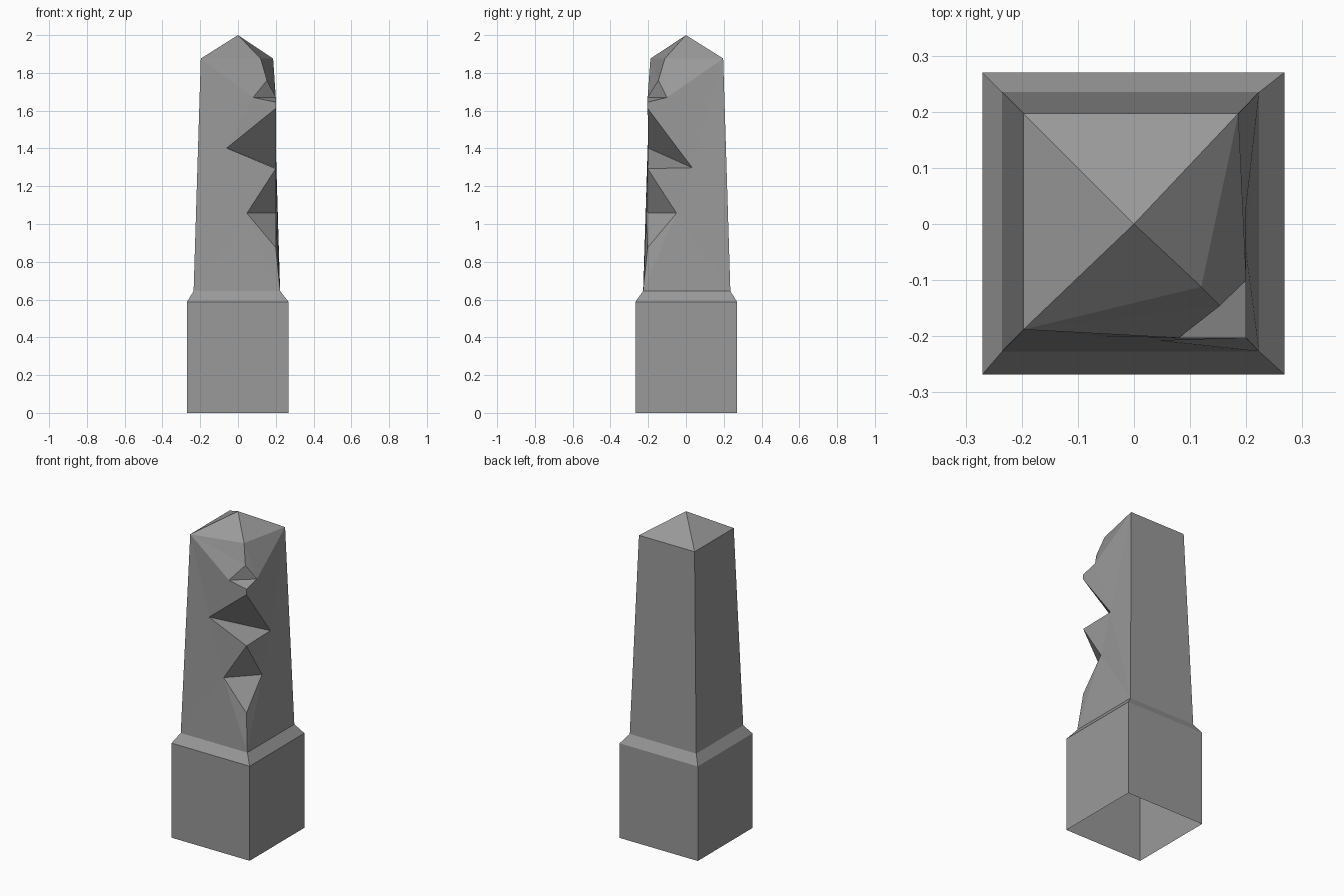
import bpy, bmesh

if "Cube" in bpy.data.objects:
    bpy.data.objects.remove(bpy.data.objects["Cube"])

# Dark grey stone
stone = bpy.data.materials.new("stone")
stone.diffuse_color = (0.32, 0.32, 0.32, 1)
stone.use_nodes = True
stone.node_tree.nodes["Principled BSDF"].inputs["Base Color"].default_value = stone.diffuse_color


def make_object(name, faces):
    """Build a welded flat-shaded mesh from a list of coordinate polygons."""
    bm = bmesh.new()
    for f in faces:
        bm.faces.new([bm.verts.new(p) for p in f])
    bmesh.ops.remove_doubles(bm, verts=bm.verts, dist=1e-4)
    bmesh.ops.recalc_face_normals(bm, faces=bm.faces)
    mesh = bpy.data.meshes.new(name)
    bm.to_mesh(mesh)
    bm.free()
    mesh.materials.append(stone)
    obj = bpy.data.objects.new(name, mesh)
    bpy.context.collection.objects.link(obj)
    return obj


def ring(x0, x1, y0, y1, z):
    return [(x0, y0, z), (x1, y0, z), (x1, y1, z), (x0, y1, z)]


def bridge(a, b):
    n = len(a)
    return [(a[i], a[(i + 1) % n], b[(i + 1) % n], b[i]) for i in range(n)]


# Plinth: open-bottomed block with a sloped shoulder
foot = ring(-0.27, 0.268, -0.268, 0.27, 0)
ledge = ring(-0.27, 0.268, -0.268, 0.27, 0.588)
neck = ring(-0.235, 0.223, -0.227, 0.235, 0.645)
faces = bridge(foot, ledge) + bridge(ledge, neck)

# Shaft: tapered, with the front right corner chipped away
fl, br, bl = (-0.197, -0.188, 1.876), (0.186, 0.197, 1.876), (-0.197, 0.197, 1.876)
chip_top, chip_mid, apex = (0.12, -0.112, 1.876), (0.153, -0.146, 1.76), (0, 0, 2)
corner = [(0.2, -0.203, z) for z in (1.645, 1.612, 1.293, 0.875)] + [neck[1]]
front_notch = [(0.08, -0.203, 1.67), (-0.06, -0.2, 1.402), (0.047, -0.208, 1.057)]
right_notch = [(0.2, -0.1, 1.67), (0.2, 0.033, 1.298), (0.2, -0.05, 1.057)]


def chipped_side(top, bottom, notch):
    a, b, c = notch
    return [
        (top, a, b), (top, b, bottom),
        (a, corner[0], corner[1]), (a, corner[1], b), (b, corner[2], c),
        (b, c, bottom), (c, corner[3], corner[4]), (c, corner[4], bottom),
    ]


faces += chipped_side(fl, neck[0], front_notch) + chipped_side(br, neck[2], right_notch)

# Slanted break under the cap on each chipped side
faces += [(fl, chip_top, chip_mid), (fl, chip_mid, front_notch[0]),
          (br, chip_top, right_notch[0]), (chip_top, chip_mid, right_notch[0])]

# Undamaged left and back sides
faces += [(neck[0], fl, bl, neck[3]), (neck[3], bl, br, neck[2])]

# Notch facets: an upper and a lower cut meeting between the two sides
uppers = [chip_mid, corner[1], corner[2]]
lowers = [corner[0], corner[2], corner[3]]
for u, l, f, r in zip(uppers, lowers, front_notch, right_notch):
    faces += [(u, f, r), (f, l, r)]

# Pyramid cap
cap = [fl, chip_top, br, bl]
faces += [(cap[i], cap[(i + 1) % 4], apex) for i in range(4)]
make_object("stone_pillar", faces)
